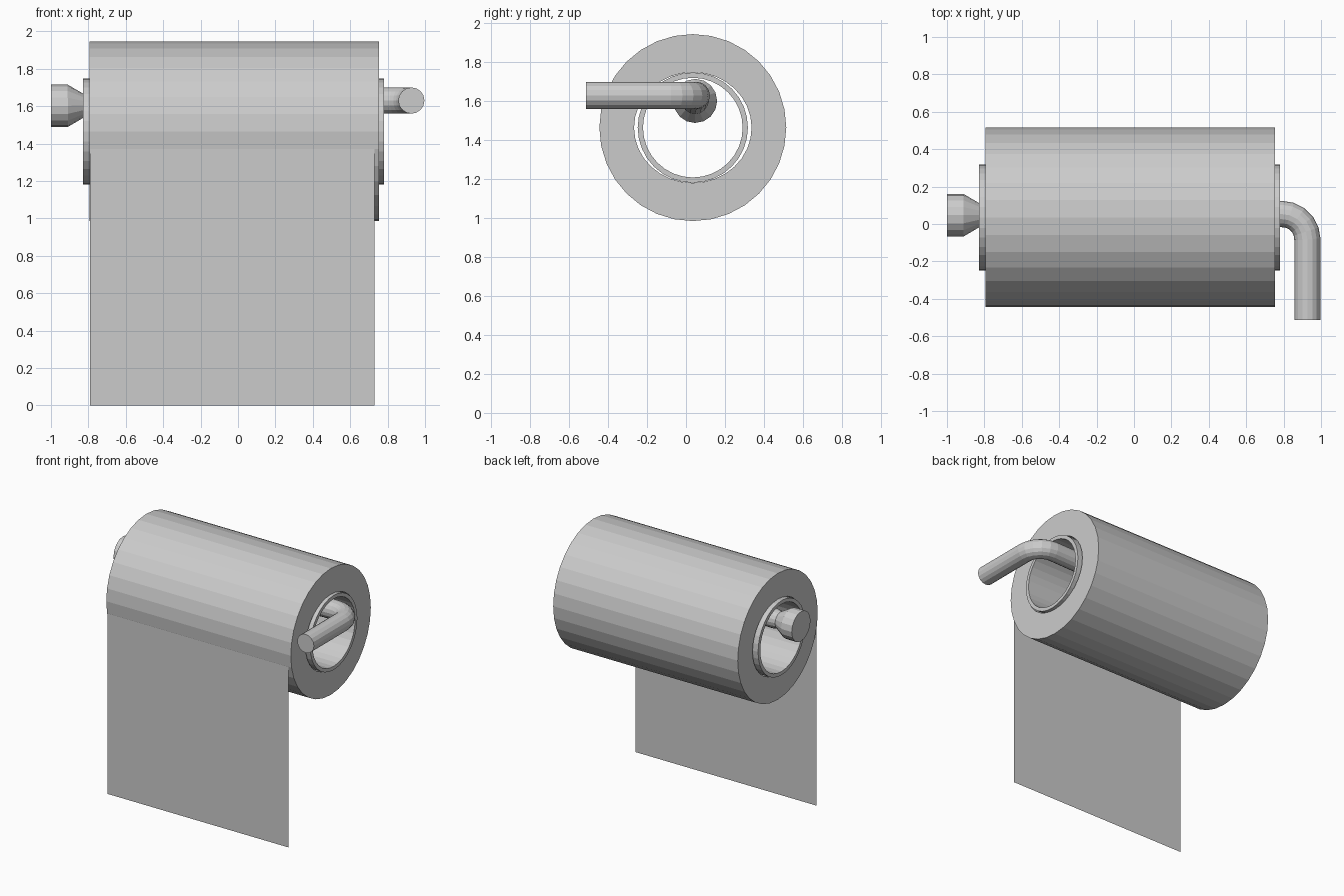
import bpy, bmesh, math

if "Cube" in bpy.data.objects:
    bpy.data.objects.remove(bpy.data.objects["Cube"])

AXIS_Y, AXIS_Z, SIDES = 0.035, 1.465, 32


def finish(name, bm):
    bmesh.ops.recalc_face_normals(bm, faces=bm.faces)
    me = bpy.data.meshes.new(name)
    bm.to_mesh(me)
    bm.free()
    ob = bpy.data.objects.new(name, me)
    bpy.context.collection.objects.link(ob)
    return ob


def tube(name, x0, x1, outer, hole_y, hole_z):
    """Hollow cylinder along x; the hole may be slightly oval."""
    bm = bmesh.new()
    rings = []
    for x, ry, rz in ((x0, outer, outer), (x1, outer, outer),
                      (x1, hole_y, hole_z), (x0, hole_y, hole_z)):
        ring = []
        for i in range(SIDES):
            a = 2 * math.pi * i / SIDES
            ring.append(bm.verts.new((x, AXIS_Y + ry * math.cos(a),
                                      AXIS_Z + rz * math.sin(a))))
        rings.append(ring)
    for k in range(4):
        a, b = rings[k], rings[(k + 1) % 4]
        for i in range(SIDES):
            j = (i + 1) % SIDES
            bm.faces.new((a[i], a[j], b[j], b[i]))
    return finish(name, bm)


# Paper roll and the cardboard core that sticks out at both ends
tube("paper_roll", -0.795, 0.755, 0.48, 0.302, 0.284)
tube("cardboard_core", -0.828, 0.78, 0.283, 0.256, 0.256)

# Loose sheet hanging from the front of the roll
bm = bmesh.new()
sheet_y = AXIS_Y - 0.48 * math.cos(math.radians(11.25)) - 0.001
bm.faces.new([bm.verts.new((x, sheet_y, z)) for x, z in
              ((-0.79, 0), (0.73, 0), (0.73, 1.37), (-0.79, 1.37))])
finish("hanging_sheet", bm)

# Holder rod: flared knob, straight bar, elbow and arm (x, y, z, radius)
path = [(-1.0, 0.047, 1.602, 0.113), (-0.91, 0.047, 1.602, 0.113),
        (-0.825, 0.047, 1.603, 0.063), (-0.78, 0.047, 1.604, 0.07)]
bend = 0.135
for i in range(6):
    a = math.radians(90 - 18 * i)
    path.append((0.792 + bend * math.cos(a), -0.082 + bend * math.sin(a), 1.63, 0.07))
path.append((0.927, -0.513, 1.63, 0.07))

cu = bpy.data.curves.new("rod_path", 'CURVE')
cu.dimensions = '3D'
cu.bevel_depth = 1.0
cu.bevel_resolution = 6
cu.use_fill_caps = True
sp = cu.splines.new('POLY')
sp.points.add(len(path) - 1)
for p, (x, y, z, r) in zip(sp.points, path):
    p.co = (x, y, z, 1)
    p.radius = r
sp.use_smooth = False
rod = bpy.data.objects.new("holder_rod", cu)
bpy.context.collection.objects.link(rod)
bpy.context.view_layer.objects.active = rod
rod.select_set(True)
bpy.ops.object.convert(target='MESH')
bpy.ops.object.shade_flat()
